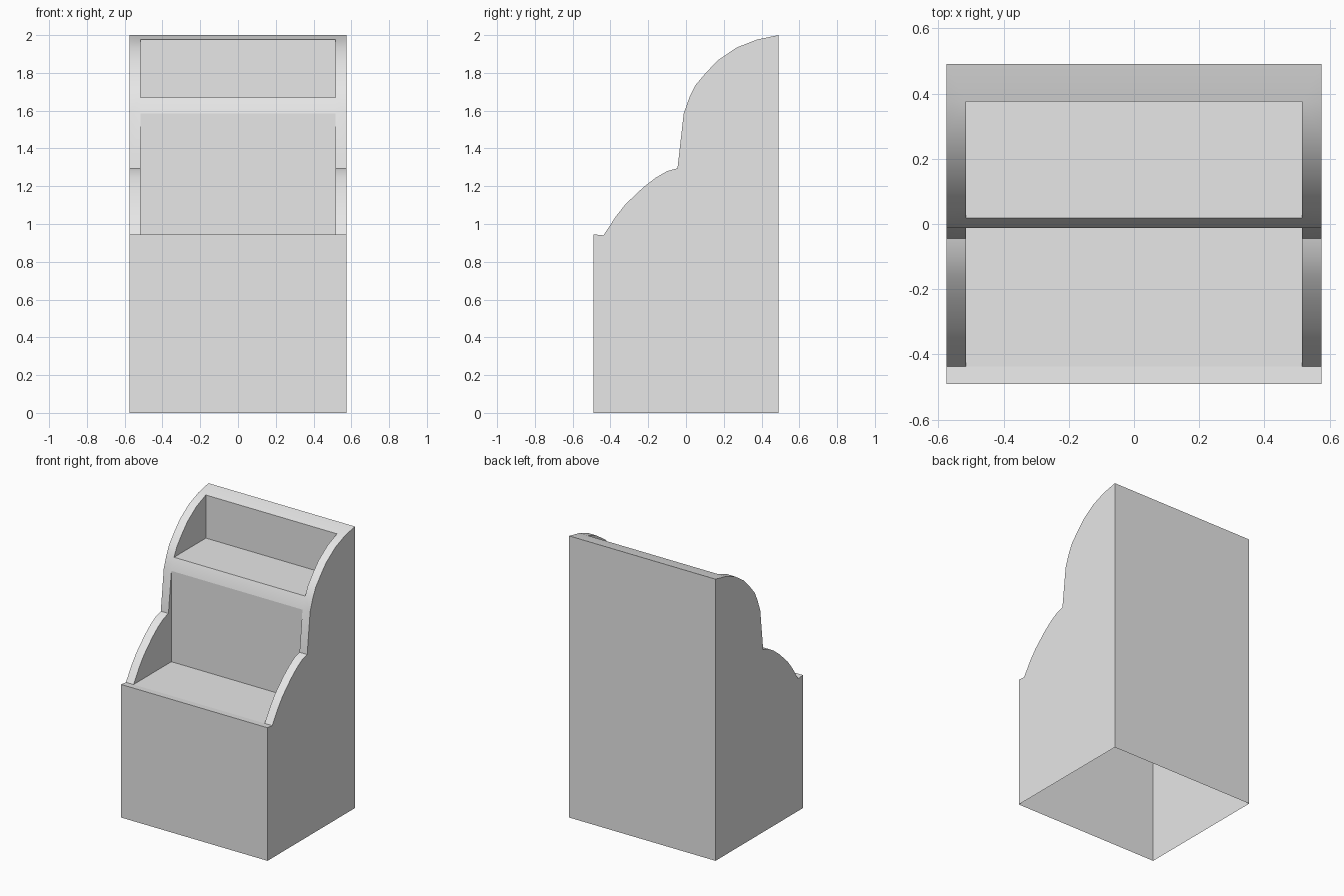
import bpy
import bmesh
import math
from mathutils import Vector

if "Cube" in bpy.data.objects:
    bpy.data.objects.remove(bpy.data.objects["Cube"], do_unlink=True)

grey = bpy.data.materials.new("light grey")
grey.use_nodes = True
grey.diffuse_color = (0.8, 0.8, 0.8, 1)
grey.node_tree.nodes["Principled BSDF"].inputs["Base Color"].default_value = (0.8, 0.8, 0.8, 1)

OUT, IN = 0.575, 0.515            # half widths of the cabinet and its openings
FRONT, BACK = -0.49, 0.49

# Side outline as (y, z), from the front lip up to the back edge
LIP = [(FRONT, 0.945), (-0.437, 0.94)]
LOWER = [(-0.437, 0.94), (-0.41, 0.98), (-0.375, 1.035), (-0.32, 1.105), (-0.225, 1.195),
         (-0.16, 1.245), (-0.1, 1.28), (-0.045, 1.295)]
BAND = [(-0.012, 1.585), (0.018, 1.67)]
UPPER = [BAND[1], (0.05, 1.735), (0.105, 1.8), (0.17, 1.868), (0.27, 1.935), (0.375, 1.976)]
TOP = (BACK, 2.0)


def at(x, points):
    """Place (y, z) points on the plane at x."""
    return [(x, y, z) for y, z in points]


def sheet(name, faces, facing):
    """Thin surface whose faces all point toward the given direction."""
    bm = bmesh.new()
    for pts in faces:
        face = bm.faces.new([bm.verts.new(p) for p in pts])
        face.normal_update()
        if face.normal.dot(Vector(facing)) < 0:
            face.normal_flip()
    bmesh.ops.remove_doubles(bm, verts=bm.verts, dist=0.0005)
    mesh = bpy.data.meshes.new(name)
    bm.to_mesh(mesh)
    bm.free()
    mesh.materials.append(grey)
    obj = bpy.data.objects.new(name, mesh)
    bpy.context.collection.objects.link(obj)
    return obj


def span(half, a, b):
    """Quad across the width between two (y, z) points."""
    return at(-half, [a, b]) + at(half, [b, a])


# Outer walls, open underneath
sheet("front_panel", [span(OUT, (FRONT, 0), LIP[0])], (0, -1, 0))
sheet("back_panel", [span(OUT, (BACK, 0), TOP)], (0, 1, 0))
outline = [(FRONT, 0), LIP[0]] + LOWER + BAND + UPPER[1:] + [TOP, (BACK, 0)]
for side, word in ((1, "left"), (-1, "right")):
    sheet(word + "_side_panel", [at(side * OUT, outline)], (side, 0, 0))

# Shelves and the walls behind them
low_back, high_back = BAND[0], UPPER[-1]
low_corner = (low_back[0], LOWER[0][1])
high_corner = (high_back[0], BAND[1][1])
sheet("lower_shelf", [span(IN, LOWER[0], low_corner)], (0, 0, 1))
sheet("lower_back_wall", [span(IN, low_corner, low_back)], (0, -1, 0))
sheet("upper_shelf", [span(IN, BAND[1], high_corner)], (0, 0, 1))
sheet("upper_back_wall", [span(IN, high_corner, high_back)], (0, -1, 0))

# Inner cheeks of both compartments
for side, word in ((1, "left"), (-1, "right")):
    sheet(word + "_lower_cheek", [at(side * IN, LOWER + [low_back, low_corner])], (-side, 0, 0))
    sheet(word + "_upper_cheek", [at(side * IN, UPPER + [high_corner])], (-side, 0, 0))

# Rim that follows the outline, with the cross band, front lip and top edge
rim = [span(OUT, *LIP)]
curve = LOWER + BAND + UPPER[1:]
for s in (1, -1):
    for a, b in zip(curve, curve[1:]):
        rim.append(at(s * OUT, [a, b]) + at(s * IN, [b, a]))
    rim.append(at(s * OUT, [high_back, TOP]) + at(s * IN, [high_back]))
rim.append(span(IN, *BAND))
rim.append(at(-IN, [high_back]) + at(-OUT, [TOP]) + at(OUT, [TOP]) + at(IN, [high_back]))
trim = sheet("curved_rim", rim, (0, -0.5, 1))

# Smooth the curved rim and keep its corners sharp
bpy.ops.object.select_all(action="DESELECT")
trim.select_set(True)
bpy.context.view_layer.objects.active = trim
bpy.ops.object.shade_smooth_by_angle(angle=math.radians(30))
